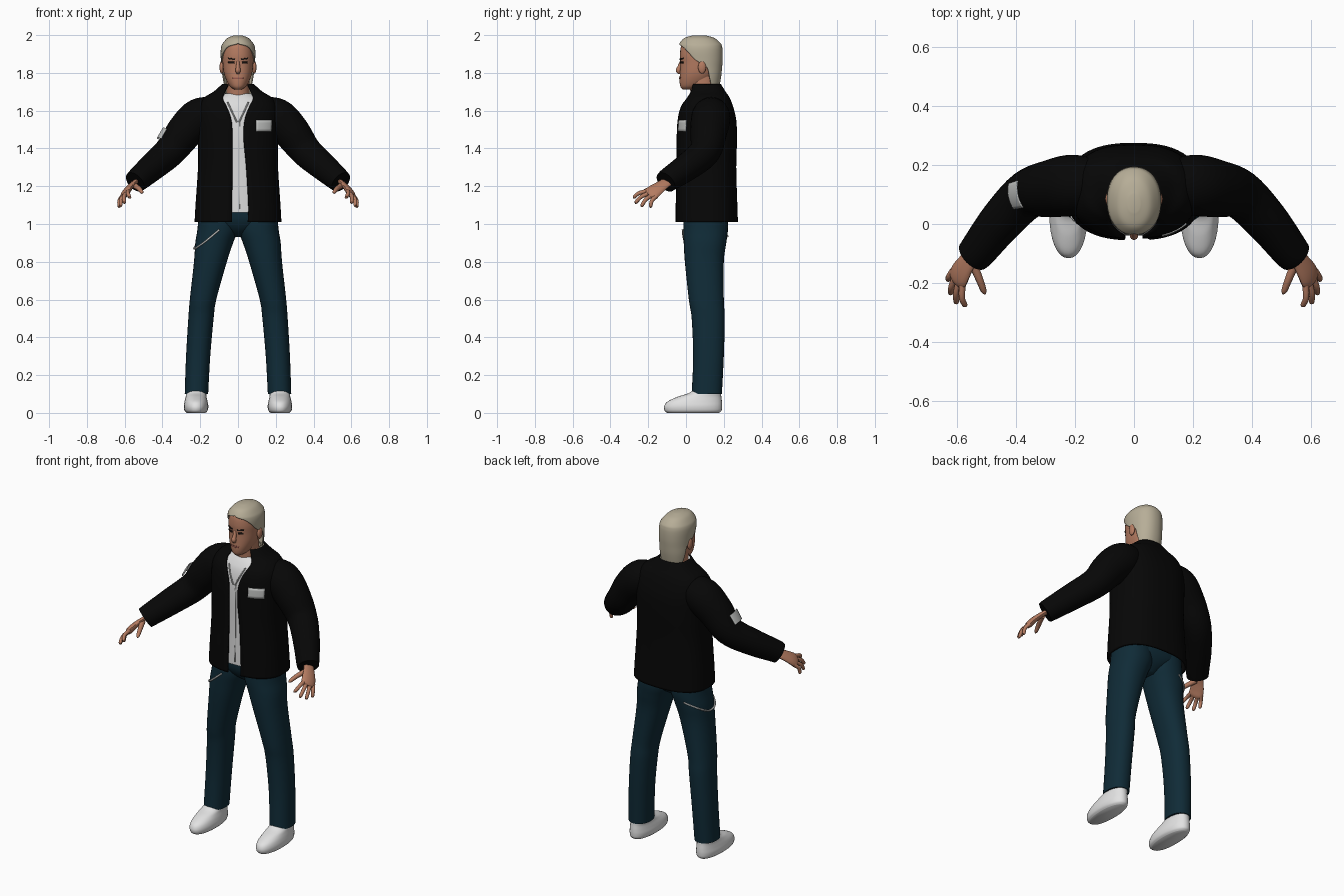
import bpy, bmesh
from math import sin, cos, radians, copysign
from mathutils import Vector

if "Cube" in bpy.data.objects:
    bpy.data.objects.remove(bpy.data.objects["Cube"], do_unlink=True)


def material(name, r, g, b):
    m = bpy.data.materials.new(name)
    m.use_nodes = True
    m.diffuse_color = (r, g, b, 1)
    bsdf = m.node_tree.nodes["Principled BSDF"]
    bsdf.inputs["Base Color"].default_value = (r, g, b, 1)
    bsdf.inputs["Roughness"].default_value = 0.8
    return m


SKIN = material("tan skin", .46, .2, .12)
HAIR = material("ash blond", .47, .42, .31)
BLACK = material("black cloth", .002, .002, .002)
DENIM = material("dark denim", .005, .024, .038)
WHITE = material("white shirt", .72, .72, .72)
SHOE = material("white shoe", .76, .76, .76)
GREY = material("light grey", .52, .53, .52)
DARK = material("dark brown", .015, .01, .008)
LIP = material("lip", .3, .1, .075)


def spline(rows, k=5):
    """Smooth interpolation through rows of numbers."""
    out = []
    for i in range(len(rows) - 1):
        quad = [rows[min(max(i + d, 0), len(rows) - 1)] for d in (-1, 0, 1, 2)]
        for j in range(k):
            t = j / k
            out.append(tuple(.5 * (2 * b + (c - a) * t + (2 * a - 5 * b + 4 * c - d) * t * t
                                   + (3 * b - a - 3 * c + d) * t ** 3) for a, b, c, d in zip(*quad)))
    return out + [tuple(rows[-1])]


def loft(name, rings, mat, closed=True, caps=(True, True), thick=0):
    bm = bmesh.new()
    vs = [[bm.verts.new(p) for p in ring] for ring in rings]
    n = len(vs[0])
    for lo, hi in zip(vs, vs[1:]):
        for j in range(n if closed else n - 1):
            k = (j + 1) % n
            bm.faces.new((lo[j], lo[k], hi[k], hi[j]))
    if caps[0]:
        bm.faces.new(vs[0][::-1])
    if caps[1]:
        bm.faces.new(vs[-1])
    bmesh.ops.remove_doubles(bm, verts=bm.verts, dist=1e-5)
    if closed:
        bmesh.ops.recalc_face_normals(bm, faces=bm.faces)
    me = bpy.data.meshes.new(name)
    bm.to_mesh(me)
    bm.free()
    me.materials.append(mat)
    ob = bpy.data.objects.new(name, me)
    bpy.context.collection.objects.link(ob)
    if thick:
        mod = ob.modifiers.new("thickness", "SOLIDIFY")
        mod.thickness = thick
    bpy.ops.object.select_all(action="DESELECT")
    ob.select_set(True)
    bpy.context.view_layer.objects.active = ob
    bpy.ops.object.shade_smooth_by_angle(angle=radians(50))
    return ob


def surf(row, deg, p, off=0, side=1):
    """Point on an oval row (z, centre x, half width, front y, back y); angle runs from the front to the left."""
    z, cx, rx, yf, yb = row[:5]
    s, c = sin(radians(deg)), cos(radians(deg))
    x = cx + (rx + off) * copysign(abs(s) ** p, s)
    y = (yf + yb) / 2 - ((yb - yf) / 2 + off) * copysign(abs(c) ** p, c)
    return Vector((side * x, y, z))


def oval(name, rows, mat, p=.9, side=1, n=32, caps=(True, True)):
    rings = [[surf(r, 360 * j / n, p, 0, side) for j in range(n)] for r in spline(rows)]
    return loft(name, rings, mat, True, caps)


def shell(name, rows, mat, p=.9, n=40, caps=(False, False), thick=.008):
    """Oval wall open at the front; the rows end with two edge angles."""
    rings = []
    for r in spline(rows):
        a, b = max(r[5], 0), min(r[6], 360)
        rings.append([surf(r, a + (b - a) * j / n, p) for j in range(n + 1)])
    return loft(name, rings, mat, False, caps, thick)


def at(rows, z):
    rows = spline(rows, 20)
    return min(rows, key=lambda r: abs(r[0] - z))


def patch(name, rows, z0, z1, a0, a1, mat, p, off=.004, slope=0):
    """Thin plate that follows an oval surface."""
    rings = []
    for i in range(5):
        ring = []
        for j in range(9):
            z = z0 + (z1 - z0) * i / 4 + slope * j / 8
            pt = surf(at(rows, z), a0 + (a1 - a0) * j / 8, p, off)
            ring.append((pt.x, pt.y, z))
        rings.append(ring)
    return loft(name, rings, mat, False, (False, False), .004)


def tube(name, pts, mat, side=1, wide=None, flat=1, n=16, arc=None):
    pts = spline(pts)
    pos = [Vector((side * q[0], q[1], q[2])) for q in pts]
    rings = []
    for i, c in enumerate(pos):
        t = (pos[min(i + 1, len(pos) - 1)] - pos[max(i - 1, 0)]).normalized()
        u = Vector((side * wide[0], wide[1], wide[2])) if wide else t.cross(Vector((0, 0, 1)))
        u = (u - t * u.dot(t)).normalized()
        v = u.cross(t) * flat
        a, b = arc or (0, 360)
        angs = [radians(a + (b - a) * j / n) for j in range(n + (1 if arc else 0))]
        rings.append([c + (u * cos(g) + v * sin(g)) * pts[i][3] for g in angs])
    return loft(name, rings, mat, not arc, (not arc, not arc), .005 if arc else 0)


def ball(name, loc, size, mat):
    bpy.ops.mesh.primitive_uv_sphere_add(segments=20, ring_count=12, location=loc)
    ob = bpy.context.object
    ob.name, ob.scale = name, size
    ob.data.materials.append(mat)
    bpy.ops.object.shade_smooth_by_angle(angle=radians(50))


# Jacket body, open at the front, with a short standing collar
jacket = [(1.01, 0, .23, -.055, .275, 9, 355), (1.1, 0, .225, -.055, .272, 10, 355),
          (1.3, 0, .212, -.05, .266, 8, 355), (1.45, 0, .212, -.05, .27, 5, 355),
          (1.55, 0, .215, -.045, .266, 6, 354), (1.62, 0, .208, -.03, .25, 12, 348),
          (1.67, 0, .178, 0, .23, 22, 338), (1.7, 0, .13, .015, .21, 28, 332),
          (1.74, 0, .085, .025, .185, 35, 325)]
shell("jacket_body", jacket, BLACK, .8, 56, thick=.01)
patch("chest_badge", jacket, 1.49, 1.55, 21, 51, GREY, .8)

# Shirt beneath, seen through the opening
shirt = [(1.06, 0, .19, -.04, .24), (1.3, 0, .19, -.037, .24), (1.45, 0, .19, -.037, .24),
         (1.55, 0, .19, -.032, .24), (1.62, 0, .18, -.017, .22), (1.66, 0, .14, .005, .2),
         (1.69, 0, .08, .03, .18)]
oval("shirt", shirt, WHITE, .85)
patch("shirt_placket", shirt, 1.08, 1.54, 1.2, 2, GREY, .85, .003)
for s in (1, -1):
    tube("shirt_collar_edge", [(.055, -.008, 1.645, .004), (.03, -.03, 1.59, .004), (.006, -.037, 1.54, .004)],
         GREY, s, n=8)

# Trousers
pelvis = [(.93, 0, .03, .06, .15), (.97, 0, .1, .01, .2), (1.02, 0, .205, -.015, .225), (1.08, 0, .2, -.02, .22)]
oval("trouser_seat", pelvis, DENIM, .85)
leg = [(.1, .22, .062, .03, .19), (.3, .211, .064, .038, .2), (.5, .196, .067, .03, .205),
       (.6, .185, .07, .015, .2), (.8, .146, .087, -.006, .2), (.9, .126, .1, -.012, .213),
       (.97, .108, .107, -.014, .222), (1.05, .105, .103, -.012, .22)]
shoe = [(0, .222, .05, -.1, .175), (.012, .222, .061, -.113, .188), (.035, .222, .065, -.115, .191),
        (.06, .222, .061, -.098, .19), (.085, .222, .055, -.045, .187), (.105, .221, .053, .015, .185),
        (.13, .22, .05, .045, .18)]

# Arm path, used for the sleeves
arm = [(.11, .135, 1.59, .08), (.2, .132, 1.565, .103), (.28, .12, 1.49, .098), (.36, .1, 1.385, .083),
       (.45, .01, 1.305, .074), (.525, -.085, 1.24, .064), (.545, -.107, 1.222, .06)]
palm = [(.52, -.075, 1.24, .03), (.56, -.122, 1.208, .034), (.585, -.16, 1.18, .042),
        (.597, -.185, 1.16, .043), (.602, -.197, 1.15, .03)]
across = Vector((.45, .75, -.4))
knuckle = Vector((.597, -.182, 1.16))
fingers = [("index", -.034, (.573, -.28, 1.14)), ("middle", -.012, (.603, -.27, 1.112)),
           ("ring", .012, (.623, -.238, 1.094)), ("little", .033, (.631, -.19, 1.09))]

for s, side in ((1, "left"), (-1, "right")):
    oval(side + "_trouser_leg", leg, DENIM, .9, s)
    oval(side + "_shoe", shoe, SHOE, .92, s)
    tube(side + "_sleeve", arm, BLACK, s, n=28)
    tube(side + "_palm", palm, SKIN, s, across, .42)
    for fname, shift, tip in fingers:
        base, tip = knuckle + across * shift, Vector(tip)
        mid = base.lerp(tip, .5) + Vector((.006, -.006, .006))
        tube(side + "_" + fname + "_finger", [(*base, .012), (*mid, .0105), (*base.lerp(tip, .93), .009),
                                              (*tip, .003)], SKIN, s, across, n=10)
    tube(side + "_thumb", [(.55, -.125, 1.205, .016), (.525, -.185, 1.188, .013), (.51, -.225, 1.17, .01),
                           (.505, -.237, 1.163, .003)], SKIN, s, across, n=10)
    ball(side + "_ear", (s * .086, .085, 1.83), (.012, .021, .034), SKIN)

# Patch on the right sleeve
tube("sleeve_patch", [(.313, .114, 1.452, .098), (.33, .11, 1.427, .096), (.347, .106, 1.402, .093)],
     GREY, -1, arc=(60, 115), n=8)

# Wallet chain around the right hip
chain = [(.97, -4), (.91, 25), (.875, 60), (.87, 95), (.905, 130), (.935, 170)]
tube("hip_chain", [(*surf(at(leg, z), a, .9, .004), .005) for z, a in chain], GREY, -1, n=8)

# Neck and head
oval("neck", [(1.62, 0, .07, .03, .17), (1.68, 0, .062, .025, .16), (1.78, 0, .06, .015, .155)], SKIN)
head = [(1.712, 0, .02, -.018, .05), (1.728, 0, .042, -.03, .09), (1.76, 0, .061, -.034, .13),
        (1.8, 0, .075, -.032, .155), (1.85, 0, .081, -.03, .168), (1.9, 0, .083, -.032, .174),
        (1.95, 0, .074, -.022, .17), (1.98, 0, .045, .015, .14), (1.99, 0, .015, .05, .1)]
oval("head", head, SKIN, .92)
tube("nose", [(0, -.022, 1.868, .007), (0, -.035, 1.83, .011), (0, -.04, 1.812, .014), (0, -.03, 1.798, .008)],
     SKIN, wide=(1, 0, 0))
for s, side in ((1, "left"), (-1, "right")):
    a, b = (11, 34) if s > 0 else (-34, -11)
    patch(side + "_eye", head, 1.85, 1.859, a + 2 * s, b, DARK, .92, .003)
    patch(side + "_brow", head, 1.868 if s > 0 else 1.873, 1.875 if s > 0 else 1.88, a - 2, b + 2,
          DARK, .92, .004, slope=.005 * s)
patch("mouth", head, 1.767, 1.776, -22, 22, LIP, .92, .003)

# Hair: swept back on top, long at the nape
hair = [(1.68, 0, .06, .04, .165, 128, 232), (1.72, 0, .077, .02, .175, 118, 242),
        (1.78, 0, .086, 0, .186, 108, 252), (1.83, 0, .089, -.02, .191, 102, 258),
        (1.87, 0, .091, -.03, .194, 74, 286), (1.91, 0, .092, -.038, .194, 56, 304),
        (1.938, 0, .089, -.038, .191, 36, 324), (1.957, 0, .08, -.034, .183, 0, 360),
        (1.985, 0, .055, -.008, .15, 0, 360), (1.999, 0, .02, .04, .1, 0, 360)]
shell("hair", hair, HAIR, .92, 48, (False, True), .006)
for i in range(9):
    a = 124 + 14 * i
    top, low = surf(at(hair, 1.73), a, .92), surf(at(hair, 1.68), a, .92, .008)
    low.z = 1.655 + .014 * (i % 3)
    tube("nape_lock", [(*top, .013), (*top.lerp(low, .6), .011), (*low, .002)], HAIR, wide=(1, .3, 0), n=8)
